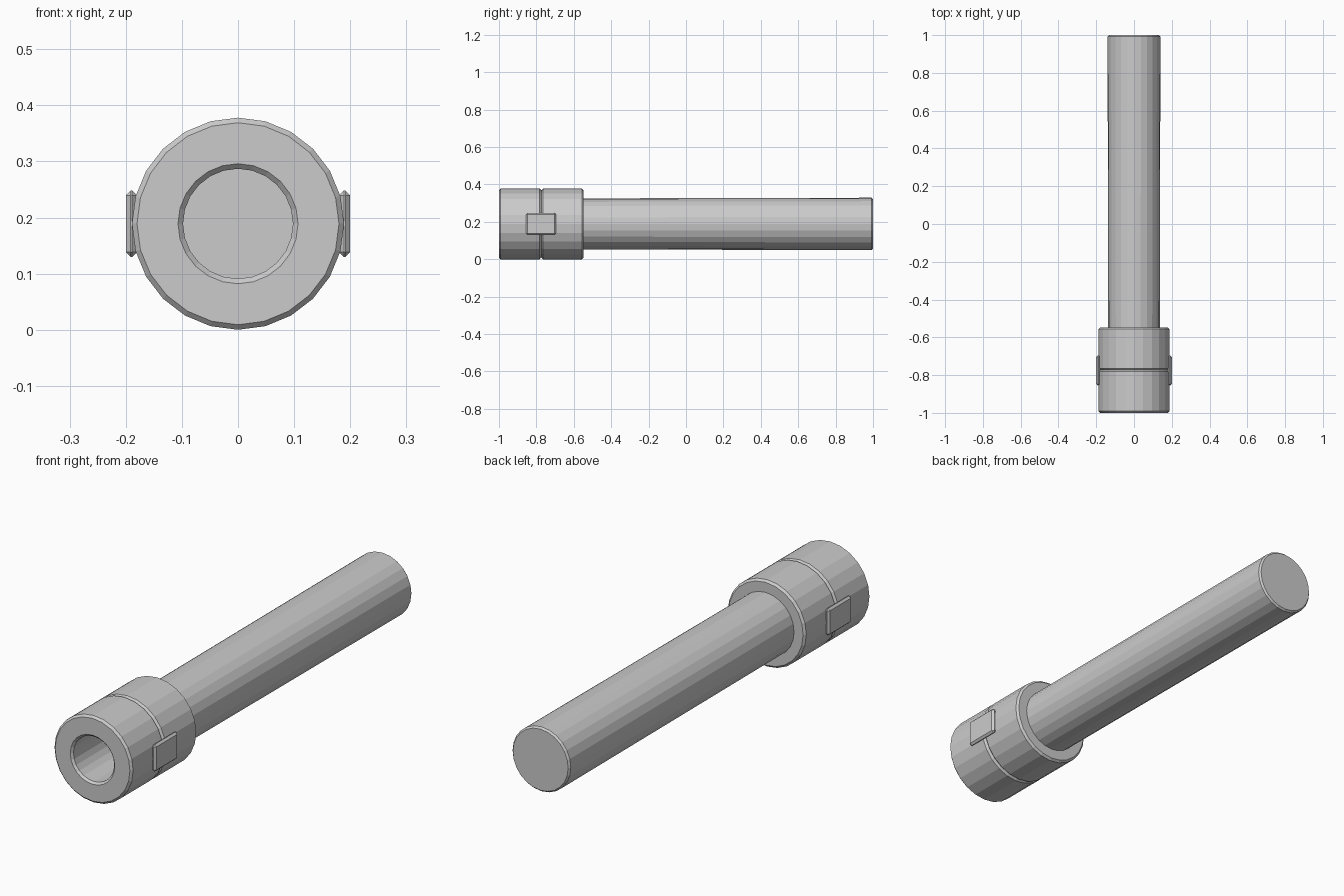
import bpy, bmesh, math
from mathutils import Matrix

if "Cube" in bpy.data.objects:
    bpy.data.objects.remove(bpy.data.objects["Cube"])

CZ = 0.189   # height of the main axis
SIDES = 24
C = 0.009    # chamfer size


def finish(name, bm):
    bmesh.ops.recalc_face_normals(bm, faces=bm.faces)
    me = bpy.data.meshes.new(name)
    bm.to_mesh(me)
    bm.free()
    ob = bpy.data.objects.new(name, me)
    bpy.context.collection.objects.link(ob)
    return ob


def lathe(name, profile):
    """Turn (radius, y) points around the y axis; radius 0 at an end closes it with a cap."""
    bm = bmesh.new()
    rings = []
    for r, y in profile:
        rings.append([bm.verts.new((r * math.sin(2 * math.pi * i / SIDES), y,
                                    CZ + r * math.cos(2 * math.pi * i / SIDES)))
                      for i in range(SIDES)])
    for a, b in zip(rings, rings[1:]):
        for i in range(SIDES):
            j = (i + 1) % SIDES
            bm.faces.new((a[i], a[j], b[j], b[i]))
    bm.faces.new(rings[0])
    bm.faces.new(rings[-1])
    return finish(name, bm)


# Front collar with a chamfered bore
R = 0.189
lathe("front_collar", [
    (0.098, -0.765), (0.098, -1 + C), (0.107, -1), (R - C, -1), (R, -1 + C),
    (R, -0.773 - C), (R - C, -0.773)])

# Rear collar, separated by a V groove
lathe("rear_collar", [
    (R - C, -0.773), (R, -0.773 + C), (R, -0.548 - C), (R - C, -0.548)])

# Slightly flared long shaft
lathe("shaft", [
    (0.136, -0.75), (0.1365, -0.54), (0.140, 0.992), (0.133, 1.0)])

# Side blocks bridging the groove
for side, label in ((1, "right"), (-1, "left")):
    bm = bmesh.new()
    bmesh.ops.create_cube(bm, size=1, matrix=Matrix.Translation(
        (side * 0.19, -0.775, CZ)) @ Matrix.Diagonal((0.02, 0.16, 0.118, 1)))
    bmesh.ops.bevel(bm, geom=bm.edges[:], offset=0.0085, segments=1, affect='EDGES')
    finish(label + "_block", bm)
